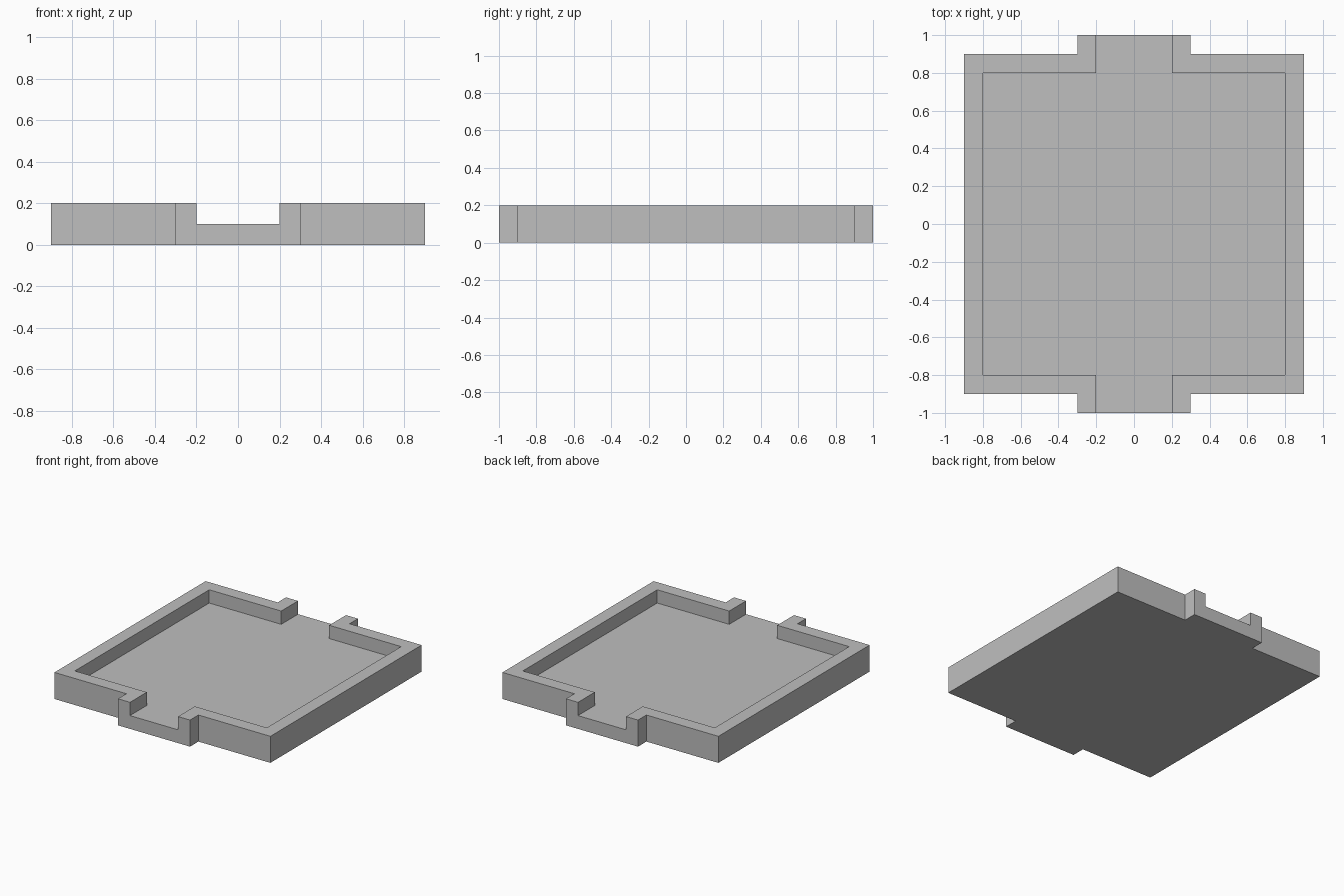
import bpy
import bmesh

default = bpy.data.objects.get("Cube")
if default:
    bpy.data.objects.remove(default, do_unlink=True)

# Single light grey material
grey = bpy.data.materials.new("light grey")
grey.use_nodes = True
COLOUR = (0.52, 0.52, 0.52, 1.0)
grey.diffuse_color = COLOUR
grey.node_tree.nodes["Principled BSDF"].inputs["Base Color"].default_value = COLOUR


def cross_outline(half_x, half_y, tab_x, tab_y):
    """Rectangle with a tab on the front and back, counter-clockwise."""
    quarter = [(half_x, half_y), (tab_x, half_y), (tab_x, tab_y)]
    pts = list(quarter)
    pts += [(-x, y) for x, y in reversed(quarter)]
    pts += [(-x, -y) for x, y in quarter]
    pts += [(x, -y) for x, y in reversed(quarter)]
    return pts


def prism(name, outline, z0, z1):
    """Extrude a plan outline from z0 up to z1."""
    bm = bmesh.new()
    base = bm.faces.new([bm.verts.new((x, y, z0)) for x, y in outline])
    top = bmesh.ops.extrude_face_region(bm, geom=[base], use_keep_orig=True)
    verts = [g for g in top["geom"] if isinstance(g, bmesh.types.BMVert)]
    bmesh.ops.translate(bm, verts=verts, vec=(0, 0, z1 - z0))
    bmesh.ops.recalc_face_normals(bm, faces=bm.faces)
    mesh = bpy.data.meshes.new(name)
    bm.to_mesh(mesh)
    bm.free()
    mesh.materials.append(grey)
    obj = bpy.data.objects.new(name, mesh)
    bpy.context.collection.objects.link(obj)
    return obj


# Solid tray block with a doorway tab at each end
tray = prism("walled_tray", cross_outline(0.9, 0.9, 0.3, 1.0), 0.0, 0.2)

# Hollow above the floor, running out through both doorways
hollow = prism("hollow_cutter", cross_outline(0.8, 0.8, 0.2, 1.1), 0.1, 0.3)
hollow.hide_render = True

# Cut the hollow, then discard the cutter
cut = tray.modifiers.new("hollow", 'BOOLEAN')
cut.operation = 'DIFFERENCE'
cut.solver = 'EXACT'
cut.object = hollow
bpy.context.view_layer.objects.active = tray
bpy.ops.object.modifier_apply(modifier=cut.name)
bpy.data.objects.remove(hollow, do_unlink=True)
